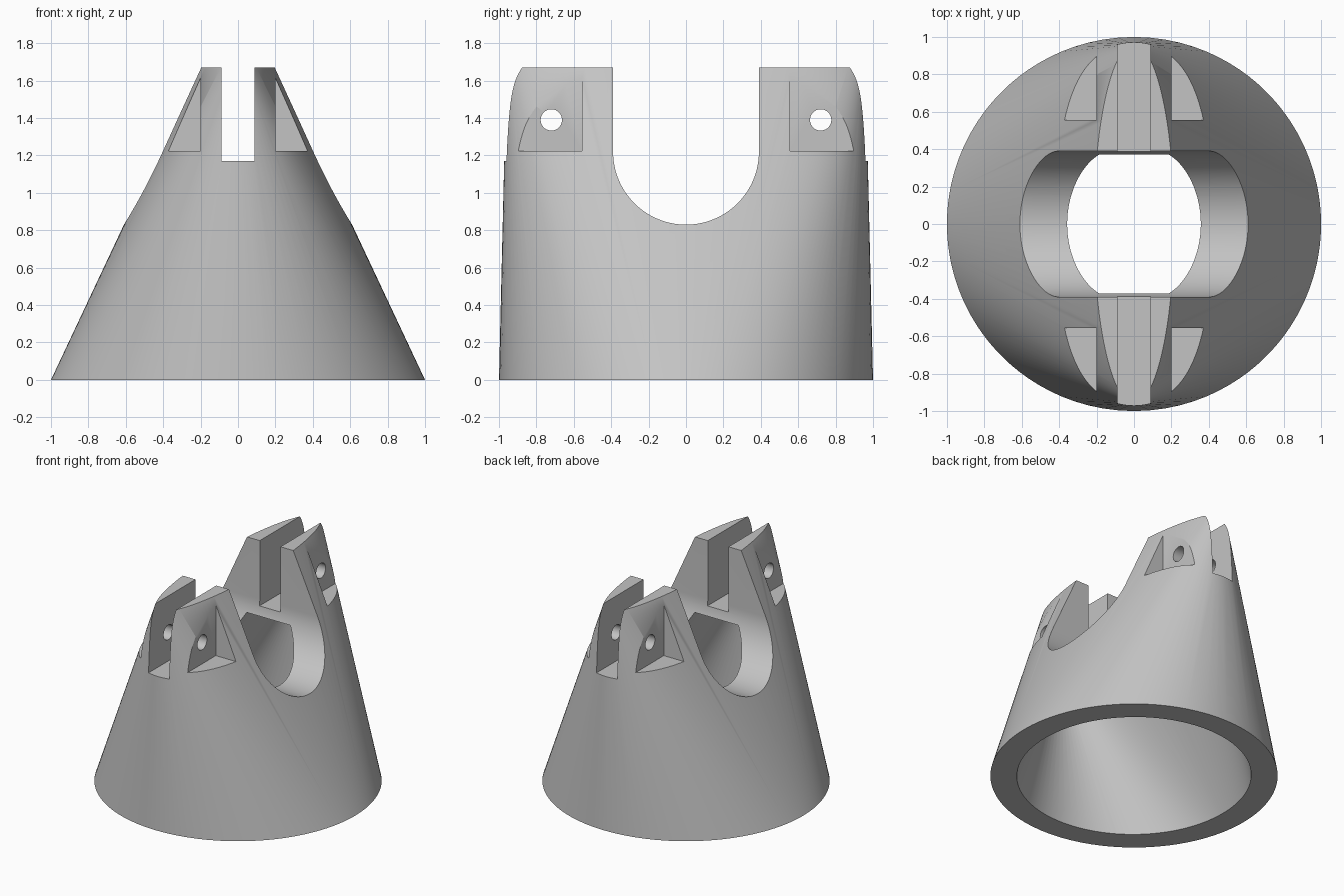
import bpy, bmesh
from math import sin, cos, pi, sqrt, atan2
from mathutils import Vector, Matrix

cube = bpy.data.objects.get("Cube")
if cube:
    bpy.data.objects.remove(cube)

grey = bpy.data.materials.new("plain grey")
grey.use_nodes = True
colour = (0.55, 0.55, 0.55, 1)
grey.diffuse_color = colour
grey.node_tree.nodes["Principled BSDF"].inputs["Base Color"].default_value = colour


def make_object(name, bm):
    bmesh.ops.recalc_face_normals(bm, faces=bm.faces)
    mesh = bpy.data.meshes.new(name)
    bm.to_mesh(mesh)
    bm.free()
    mesh.materials.append(grey)
    obj = bpy.data.objects.new(name, mesh)
    bpy.context.collection.objects.link(obj)
    return obj


def tapered_hull(name, radius, a, b, bottom, top, n=160):
    """Hull of a circle and a narrow ellipse, joined where their normals agree."""
    bm = bmesh.new()
    low, high = [], []
    slope = (radius - a) / top
    r0 = radius - slope * bottom
    for i in range(n):
        t = 2 * pi * i / n
        ang = atan2(sqrt(a) * sin(t), sqrt(b) * cos(t))
        c, s = cos(ang), sin(ang)
        d = sqrt((a * c) ** 2 + (b * s) ** 2)
        low.append(bm.verts.new((r0 * c, r0 * s, bottom)))
        high.append(bm.verts.new((a * a * c / d, b * b * s / d, top)))
    for i in range(n):
        j = (i + 1) % n
        bm.faces.new((low[i], low[j], high[j], high[i]))
    bm.faces.new(low)
    bm.faces.new(high)
    return make_object(name, bm)


def box(name, lo, hi):
    lo, hi = Vector(lo), Vector(hi)
    bm = bmesh.new()
    bmesh.ops.create_cube(bm, size=1, matrix=Matrix.Translation((lo + hi) / 2)
                          @ Matrix.Diagonal((*(hi - lo), 1)))
    return make_object(name, bm)


def prism_x(name, profile, half):
    """Extrude a (y, z) profile along x."""
    bm = bmesh.new()
    face = bm.faces.new([bm.verts.new((-half, y, z)) for y, z in profile])
    ext = bmesh.ops.extrude_face_region(bm, geom=[face])
    verts = [v for v in ext["geom"] if isinstance(v, bmesh.types.BMVert)]
    bmesh.ops.translate(bm, verts=verts, vec=(2 * half, 0, 0))
    return make_object(name, bm)


# Outer body
body = tapered_hull("tapered_body", 1, 0.215, 0.96, 0, 1.67)

# Hollow inside with a flat ceiling
cutters = [tapered_hull("cavity_cutter", 0.81, 0.21, 0.79, -0.02, 1.1)]

# Round-bottomed channel across the top
arc = [pi + pi * i / 64 for i in range(65)]
channel = [(0.39 * cos(t), 1.22 + 0.39 * sin(t)) for t in arc]
cutters.append(prism_x("channel_cutter", channel + [(0.39, 2), (-0.39, 2)], 1.5))

# Slot between the lugs
cutters.append(box("slot_cutter", (-0.088, -1.5, 1.17), (0.088, 1.5, 2)))

# Side pockets and pin holes on both pairs of lugs
for side in (-1, 1):
    hole = [(side * 0.72 + 0.057 * cos(2 * pi * i / 40),
             1.39 + 0.057 * sin(2 * pi * i / 40)) for i in range(40)]
    cutters.append(prism_x("pin_hole_cutter", hole, 1.4))
    y0, y1 = sorted((side * 0.555, side * 1.5))
    for x0, x1 in ((-1, -0.2), (0.2, 1)):
        cutters.append(box("pocket_cutter", (x0, y0, 1.225), (x1, y1, 2)))

bpy.ops.object.select_all(action="DESELECT")
body.select_set(True)
bpy.context.view_layer.objects.active = body
for cutter in cutters:
    cutter.hide_render = True
    mod = body.modifiers.new("cut", "BOOLEAN")
    mod.operation = "DIFFERENCE"
    mod.solver = "EXACT"
    mod.object = cutter
    bpy.ops.object.modifier_apply(modifier=mod.name)
    bpy.data.objects.remove(cutter)

bpy.ops.object.shade_smooth_by_angle(angle=pi / 6)
